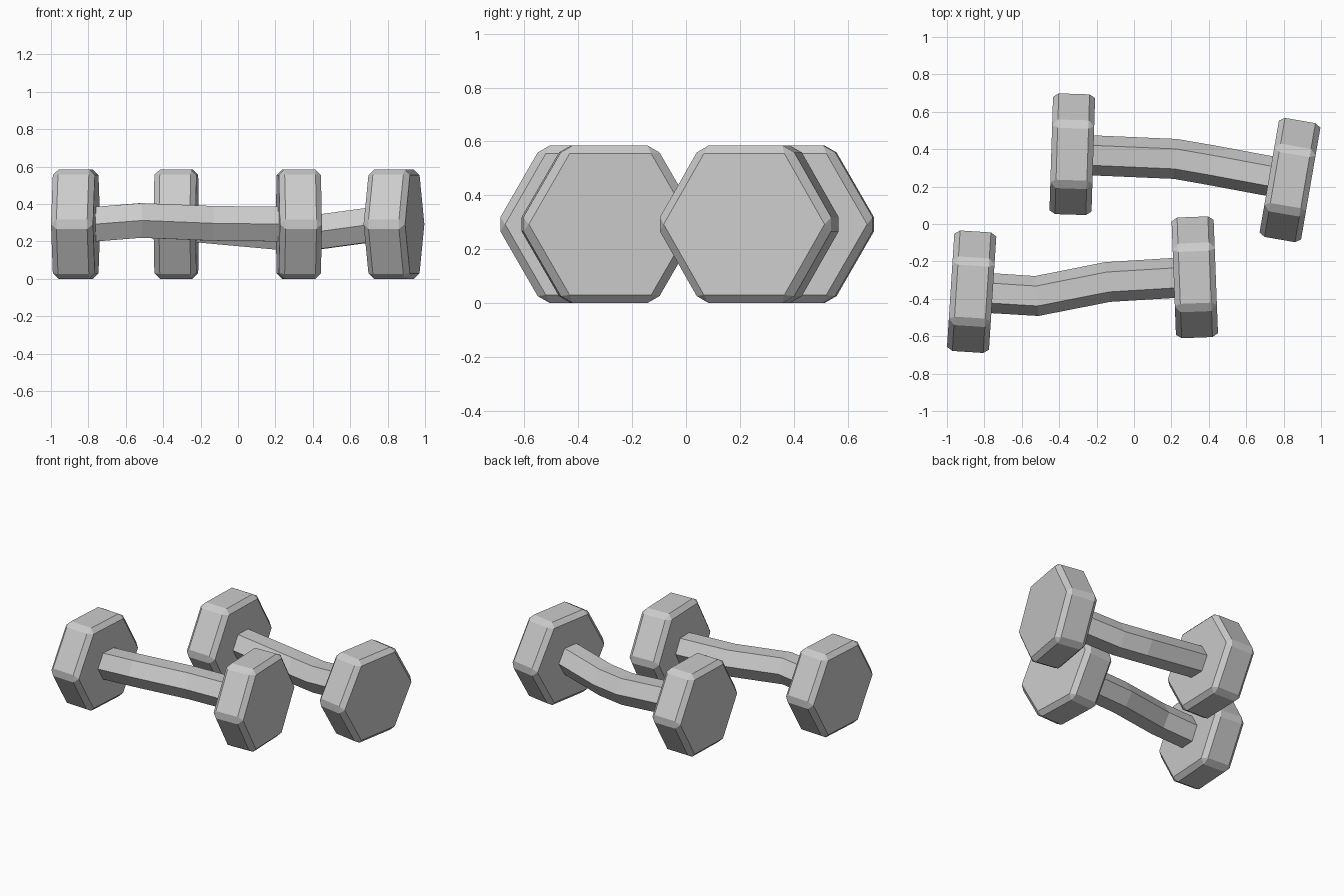
import bpy, bmesh
from math import radians, cos, sin, pi
from mathutils import Matrix, Vector

if "Cube" in bpy.data.objects:
    bpy.data.objects.remove(bpy.data.objects["Cube"])

HEAD_APOTHEM = 0.2925
HEAD_THICK = 0.225
BAR_R = 0.107


def finish(bm, name):
    bmesh.ops.recalc_face_normals(bm, faces=bm.faces)
    mesh = bpy.data.meshes.new(name)
    bm.to_mesh(mesh)
    bm.free()
    ob = bpy.data.objects.new(name, mesh)
    bpy.context.collection.objects.link(ob)
    return ob


# Hexagonal weight: six-sided prism along x, flat on the floor, chamfered edges
def weight(name, x, y, yaw):
    bm = bmesh.new()
    r = HEAD_APOTHEM / cos(pi / 6)
    rings = [[bm.verts.new((sx * HEAD_THICK / 2, r * cos(k * pi / 3), r * sin(k * pi / 3)))
              for k in range(6)] for sx in (-1, 1)]
    bridge(bm, rings)
    bmesh.ops.bevel(bm, geom=bm.edges[:], offset=0.03, segments=1,
                    affect='EDGES', profile=0.5)
    bm.transform(Matrix.Translation((x, y, HEAD_APOTHEM)) @ Matrix.Rotation(radians(yaw), 4, 'Z'))
    return finish(bm, name)


# Skin consecutive rings and cap both ends
def bridge(bm, rings):
    n = len(rings[0])
    for a, b in zip(rings, rings[1:]):
        for k in range(n):
            bm.faces.new((a[k], a[(k + 1) % n], b[(k + 1) % n], b[k]))
    bm.faces.new(rings[0][::-1])
    bm.faces.new(rings[-1])


# Bent handle: hexagonal section swept along a path
def handle(name, path):
    bm = bmesh.new()
    pts = [Vector(p) for p in path]
    rings = []
    for i, p in enumerate(pts):
        t = pts[min(i + 1, len(pts) - 1)] - pts[max(i - 1, 0)]
        side = Vector((-t.y, t.x, 0)).normalized()
        rings.append([bm.verts.new(p + side * BAR_R * cos(k * pi / 3)
                                   + Vector((0, 0, BAR_R * sin(k * pi / 3))))
                      for k in range(6)])
    bridge(bm, rings)
    return finish(bm, name)


# Back dumbbell
weight("back_left_weight", -0.33, 0.373, -1.8)
weight("back_right_weight", 0.834, 0.235, -9.8)
handle("back_handle", [(-0.27, 0.369, 0.2925), (0.22, 0.348, 0.248),
                       (0.41, 0.315, 0.248), (0.78, 0.246, 0.298)])

# Front dumbbell
weight("front_left_weight", -0.868, -0.362, -3.7)
weight("front_right_weight", 0.325, -0.285, 2.2)
handle("front_handle", [(-0.82, -0.366, 0.288), (-0.52, -0.385, 0.3125),
                        (-0.14, -0.31, 0.297), (0.27, -0.285, 0.2925)])
